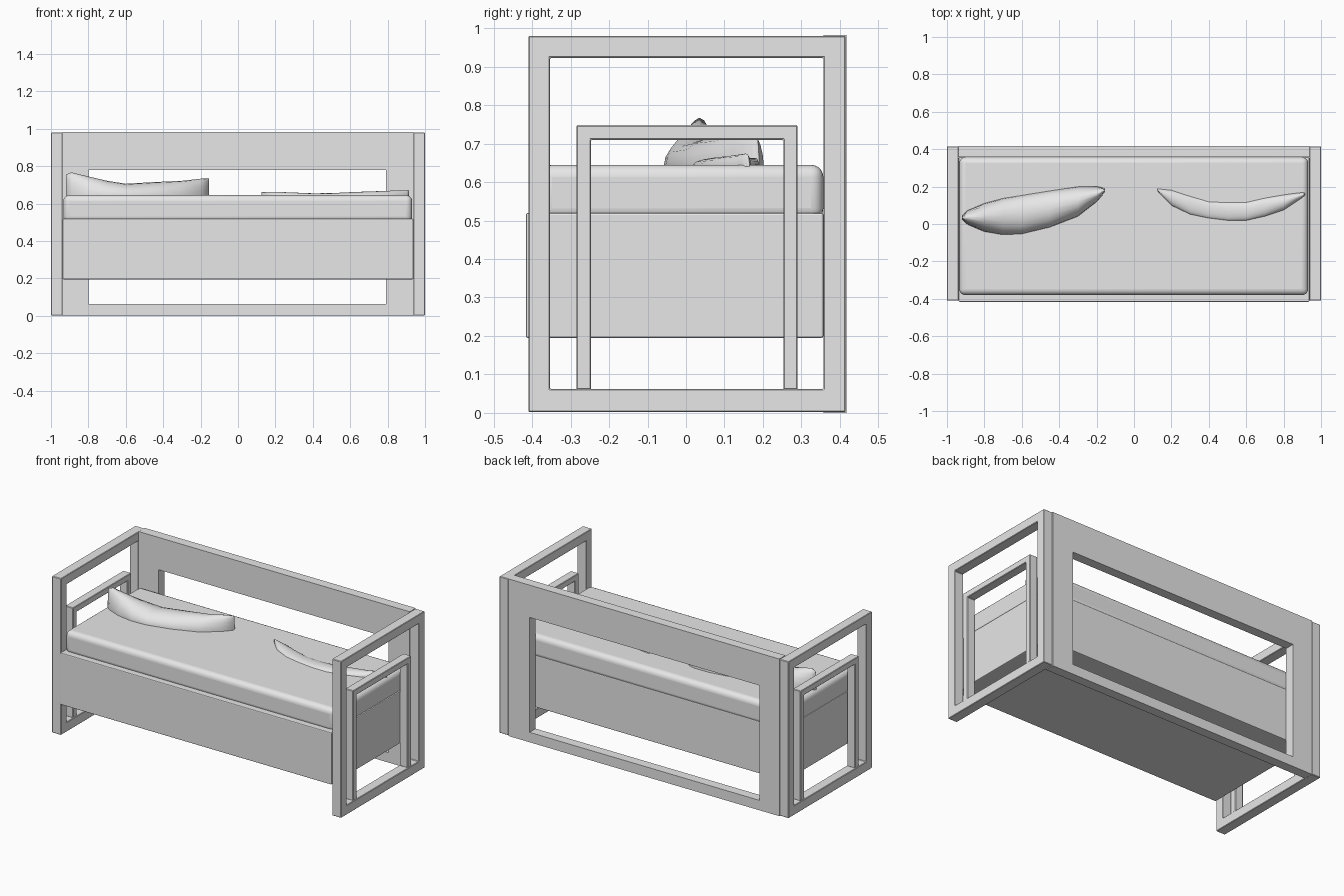
import bpy, bmesh, math
from mathutils import Vector

cube = bpy.data.objects.get("Cube")
if cube:
    bpy.data.objects.remove(cube, do_unlink=True)

# One plain grey for everything
grey = bpy.data.materials.new("plain grey")
grey.use_nodes = True
grey.diffuse_color = (0.8, 0.8, 0.8, 1)
grey.node_tree.nodes["Principled BSDF"].inputs["Base Color"].default_value = (0.8, 0.8, 0.8, 1)


def finish(name, bm, bevel=0, segments=1):
    bmesh.ops.recalc_face_normals(bm, faces=bm.faces)
    mesh = bpy.data.meshes.new(name)
    bm.to_mesh(mesh)
    bm.free()
    mesh.materials.append(grey)
    obj = bpy.data.objects.new(name, mesh)
    bpy.context.collection.objects.link(obj)
    if bevel:
        mod = obj.modifiers.new("bevel", "BEVEL")
        mod.width = bevel
        mod.segments = segments
        mod.limit_method = "ANGLE"
    return obj


def smooth(obj, angle):
    bpy.ops.object.select_all(action="DESELECT")
    obj.select_set(True)
    bpy.context.view_layer.objects.active = obj
    bpy.ops.object.shade_smooth_by_angle(angle=math.radians(angle))


def box(name, low, high, bevel=0, segments=1):
    bm = bmesh.new()
    bmesh.ops.create_cube(bm, size=1)
    low, high = Vector(low), Vector(high)
    for v in bm.verts:
        v.co = (low + high) / 2 + v.co * (high - low)
    return finish(name, bm, bevel, segments)


def frame(name, outer, inner, place, depth, closed, bevel):
    """Flat frame between two outlines, given thickness along depth."""
    bm = bmesh.new()
    a = [bm.verts.new(place(*p)) for p in outer]
    b = [bm.verts.new(place(*p)) for p in inner]
    n = len(a)
    for i in range(n if closed else n - 1):
        j = (i + 1) % n
        bm.faces.new((a[i], a[j], b[j], b[i]))
    new = bmesh.ops.extrude_face_region(bm, geom=bm.faces[:])["geom"]
    bmesh.ops.translate(bm, vec=depth, verts=[g for g in new if isinstance(g, bmesh.types.BMVert)])
    return finish(name, bm, bevel)


def rect(u0, u1, v0, v1):
    return [(u0, v0), (u0, v1), (u1, v1), (u1, v0)]


# End frames with an inner arch standing on the bottom rail
for side, s in (("left", 1), ("right", -1)):
    frame(side + "_end_frame", rect(-0.41, 0.415, 0.002, 0.98), rect(-0.353, 0.357, 0.062, 0.923),
          lambda y, z: (s * 0.937, y, z), (s * 0.063, 0, 0), True, 0.003)
    frame(side + "_inner_arch", rect(-0.285, 0.29, 0.06, 0.748), rect(-0.247, 0.253, 0.06, 0.71),
          lambda y, z: (s * 0.941, y, z), (s * 0.055, 0, 0), False, 0.003)

# Back panel with a wide opening
frame("back_panel", rect(-0.937, 0.937, 0, 0.982), rect(-0.8, 0.79, 0.062, 0.78),
      lambda x, z: (x, 0.357, z), (0, 0.06, 0), True, 0)

# Bed box and mattress
box("bed_box", (-0.937, -0.416, 0.195), (0.937, 0.357, 0.52), 0.005, 2)
mattress = box("mattress", (-0.934, -0.38, 0.5), (0.931, 0.357, 0.645), 0.032, 5)
smooth(mattress, 40)


def pillow(name, stations, level=0.64, sides=20):
    """Loft of oval sections: x, y centre, half width, top height."""
    bm = bmesh.new()
    rings = []
    for x, y, w, top in stations:
        turns = [2 * math.pi * k / sides for k in range(sides)]
        rings.append([bm.verts.new((x, y + w * math.cos(t), level + (top - level) * math.sin(t)))
                      for t in turns])
    for r, q in zip(rings, rings[1:]):
        for k in range(sides):
            m = (k + 1) % sides
            bm.faces.new((r[k], r[m], q[m], q[k]))
    bm.faces.new(rings[0])
    bm.faces.new(rings[-1])
    obj = finish(name, bm)
    smooth(obj, 70)


# Pillows sunk into the mattress
pillow("right_pillow", [
    (-0.92, 0.035, 0.008, 0.755), (-0.89, 0.035, 0.038, 0.767), (-0.8, 0.035, 0.076, 0.745),
    (-0.7, 0.04, 0.098, 0.722), (-0.6, 0.05, 0.104, 0.706), (-0.45, 0.08, 0.098, 0.715),
    (-0.3, 0.12, 0.08, 0.722), (-0.2, 0.16, 0.042, 0.733), (-0.155, 0.18, 0.01, 0.733)])
pillow("left_pillow", [
    (0.125, 0.183, 0.006, 0.662), (0.2, 0.14, 0.042, 0.663), (0.3, 0.1, 0.05, 0.659),
    (0.4, 0.075, 0.046, 0.655), (0.5, 0.067, 0.05, 0.656), (0.6, 0.067, 0.05, 0.661),
    (0.7, 0.09, 0.05, 0.665), (0.8, 0.115, 0.042, 0.668), (0.9, 0.155, 0.014, 0.674),
    (0.915, 0.16, 0.005, 0.671)])
